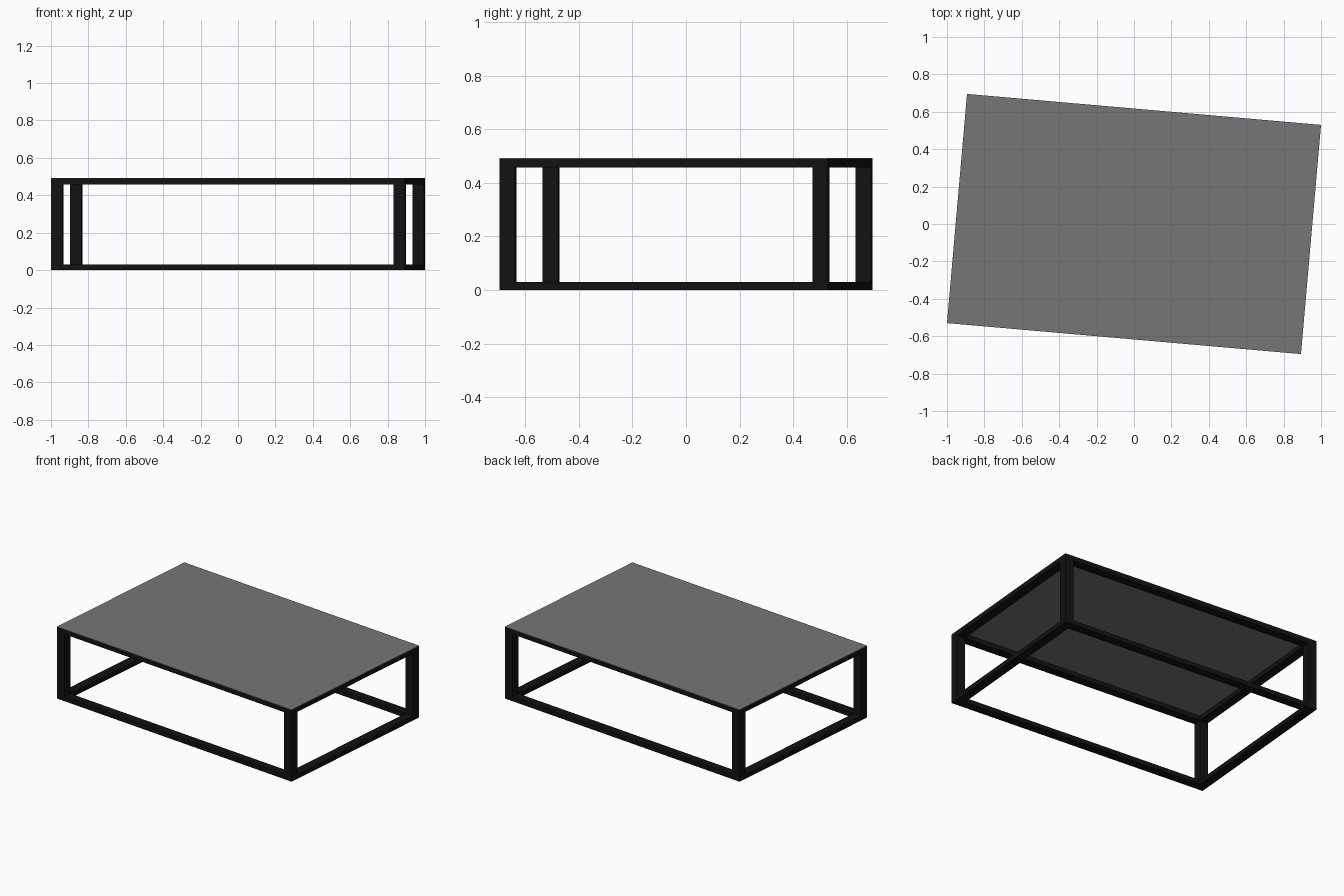
import bpy
from math import radians
from mathutils import Matrix

if "Cube" in bpy.data.objects:
    bpy.data.objects.remove(bpy.data.objects["Cube"])

L, W, H = 1.90, 1.23, 0.492      # table length, width, height
LX, LY, T = 0.061, 0.058, 0.031  # leg section, rail thickness
PANEL = 0.003
TURN = Matrix.Rotation(radians(-5), 4, 'Z')


def material(name, c):
    m = bpy.data.materials.new(name)
    m.diffuse_color = (c, c, c, 1)
    m.use_nodes = True
    m.node_tree.nodes["Principled BSDF"].inputs["Base Color"].default_value = m.diffuse_color
    return m


black = material("black_metal", 0.006)
grey = material("grey_top", 0.18)


def box(name, centre, size, mat):
    bpy.ops.mesh.primitive_cube_add(size=1)
    ob = bpy.context.object
    ob.name = name
    ob.data.transform(TURN @ Matrix.Translation(centre) @ Matrix.Diagonal((*size, 1)))
    ob.data.materials.append(mat)


# Thin table top covering the whole frame
box("table_top", (0, 0, H - PANEL / 2), (L, W, PANEL), grey)

# Upper and lower rectangular frames
top = H - PANEL
for level, z in (("lower", T / 2), ("upper", top - T / 2)):
    for side, s in (("front", -1), ("back", 1)):
        box(f"{level}_{side}_rail", (0, s * (W - LY) / 2, z), (L, LY, T), black)
    for side, s in (("left", -1), ("right", 1)):
        box(f"{level}_{side}_rail", (s * (L - LX) / 2, 0, z), (LX, W - 2 * LY, T), black)

# Corner legs between the frames
for xn, sx in (("left", -1), ("right", 1)):
    for yn, sy in (("front", -1), ("back", 1)):
        box(f"{yn}_{xn}_leg", (sx * (L - LX) / 2, sy * (W - LY) / 2, top / 2),
            (LX, LY, top - 2 * T), black)
